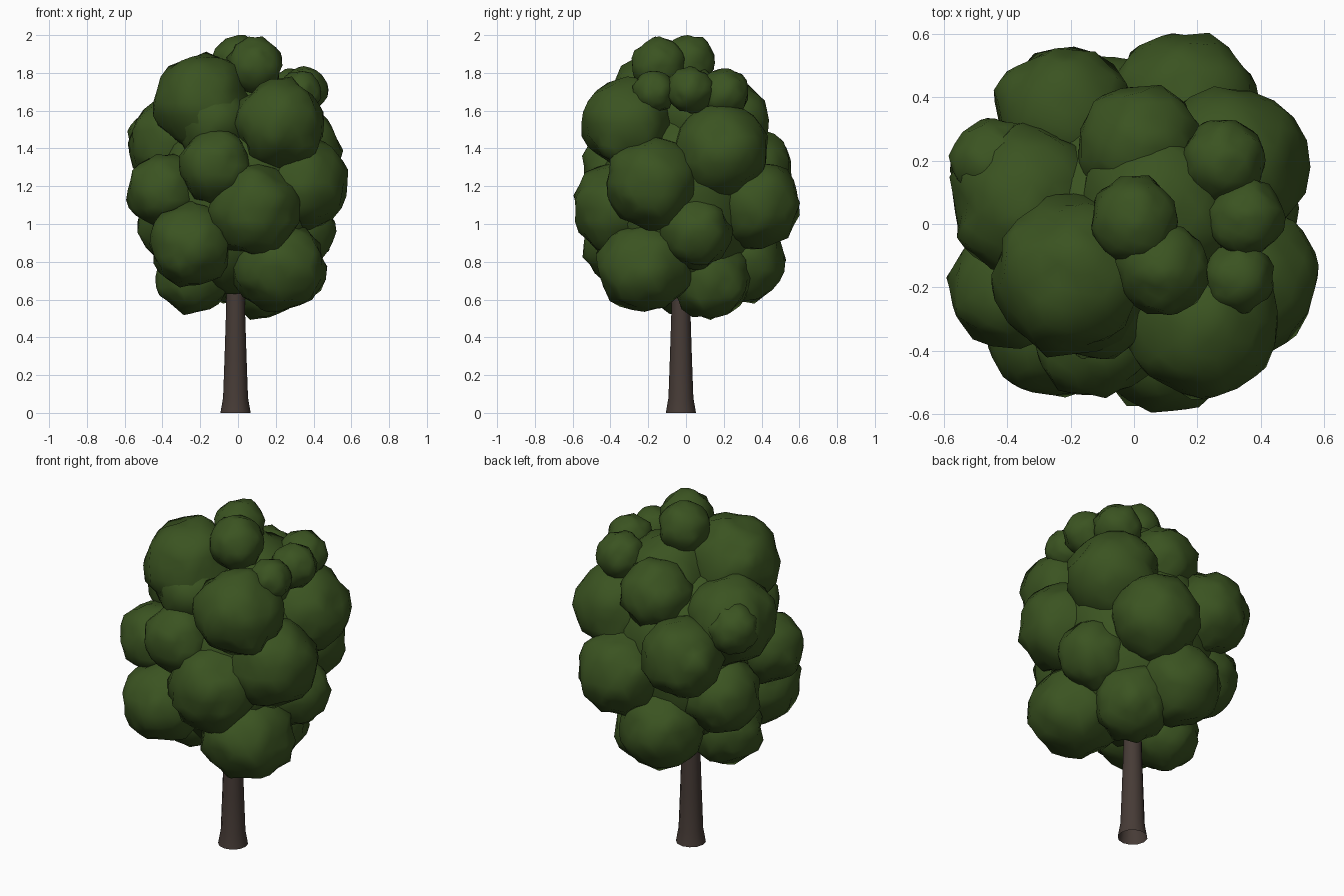
import bpy
import bmesh
import math
from mathutils import Vector, noise

# Remove the default cube
cube = bpy.data.objects.get("Cube")
if cube:
    bpy.data.objects.remove(cube, do_unlink=True)


def make_material(name, colour):
    mat = bpy.data.materials.new(name)
    mat.use_nodes = True
    mat.diffuse_color = colour
    mat.node_tree.nodes["Principled BSDF"].inputs["Base Color"].default_value = colour
    return mat


leaf_green = make_material("leaf green", (0.043, 0.087, 0.015, 1))
bark_brown = make_material("bark brown", (0.062, 0.044, 0.037, 1))


def finish(bm, name, material, smooth_angle):
    """Turn a bmesh into a named, shaded object."""
    mesh = bpy.data.meshes.new(name)
    bm.to_mesh(mesh)
    bm.free()
    obj = bpy.data.objects.new(name, mesh)
    bpy.context.collection.objects.link(obj)
    mesh.materials.append(material)
    bpy.ops.object.select_all(action="DESELECT")
    obj.select_set(True)
    bpy.context.view_layer.objects.active = obj
    bpy.ops.object.shade_smooth_by_angle(angle=math.radians(smooth_angle))


def leaf_clump(name, x, y, z, radius, stretch=1.0):
    """A rounded clump of foliage with a gently lumpy surface."""
    centre = Vector((x, y, z))
    bm = bmesh.new()
    bmesh.ops.create_icosphere(bm, subdivisions=3, radius=1)
    for v in bm.verts:
        direction = v.co.normalized()
        lump = noise.noise(direction * 2.6 + centre * 9)
        v.co = direction * radius * (1.01 + 0.15 * lump)
        v.co.z *= stretch
        v.co += centre
    finish(bm, name, leaf_green, 60)


# Trunk: tapered round profile with a flared foot, open underneath
trunk_rings = [(0, 0.08), (0.08, 0.066), (0.3, 0.058), (0.55, 0.05), (0.9, 0.045)]
sides = 12
bm = bmesh.new()
rings = []
for height, radius in trunk_rings:
    ring = []
    for i in range(sides):
        a = math.tau * i / sides
        ring.append(bm.verts.new((radius * math.cos(a) - 0.013,
                                  radius * math.sin(a) - 0.027, height)))
    rings.append(ring)
for low, high in zip(rings, rings[1:]):
    for i in range(sides):
        j = (i + 1) % sides
        bm.faces.new((low[i], low[j], high[j], high[i]))
finish(bm, "trunk", bark_brown, 50)

# Inner foliage that closes the gaps between clumps
leaf_clump("foliage_core", 0, 0, 1.15, 0.42, 1.25)
leaf_clump("upper_core", 0.08, 0.04, 1.57, 0.25)

# Foliage clumps by tier: x, y, z, radius, optional vertical stretch
tiers = {
    "crown_clump": [
        (0.0, 0.01, 1.855, 0.14), (0.09, -0.14, 1.84, 0.145),
        (0.33, -0.17, 1.7, 0.11), (0.35, 0.02, 1.71, 0.12),
        (0.28, 0.2, 1.69, 0.13),
    ],
    "upper_clump": [
        (-0.19, -0.16, 1.64, 0.25, 1.02), (-0.13, -0.21, 1.54, 0.21),
        (0.22, -0.31, 1.53, 0.235), (0.02, 0.24, 1.55, 0.195),
        (0.29, 0.18, 1.39, 0.25), (-0.34, 0.07, 1.43, 0.24),
        (-0.44, 0.19, 1.45, 0.14),
    ],
    "middle_clump": [
        (-0.12, -0.36, 1.31, 0.19), (0.09, -0.35, 1.08, 0.24),
        (-0.39, -0.2, 1.18, 0.19), (0.33, -0.17, 1.22, 0.245),
        (0.32, 0.05, 0.96, 0.19), (0.16, 0.365, 1.11, 0.235),
        (-0.22, 0.35, 1.28, 0.215), (-0.33, 0.14, 1.01, 0.205),
    ],
    "lower_clump": [
        (-0.25, -0.32, 0.89, 0.22), (0.22, -0.22, 0.775, 0.25, 0.95),
        (0.12, 0.13, 0.71, 0.205), (-0.06, 0.305, 0.81, 0.22),
        (-0.235, -0.04, 0.72, 0.19),
    ],
}
for tier, clumps in tiers.items():
    for number, clump in enumerate(clumps, 1):
        leaf_clump(f"{tier}_{number}", *clump)
